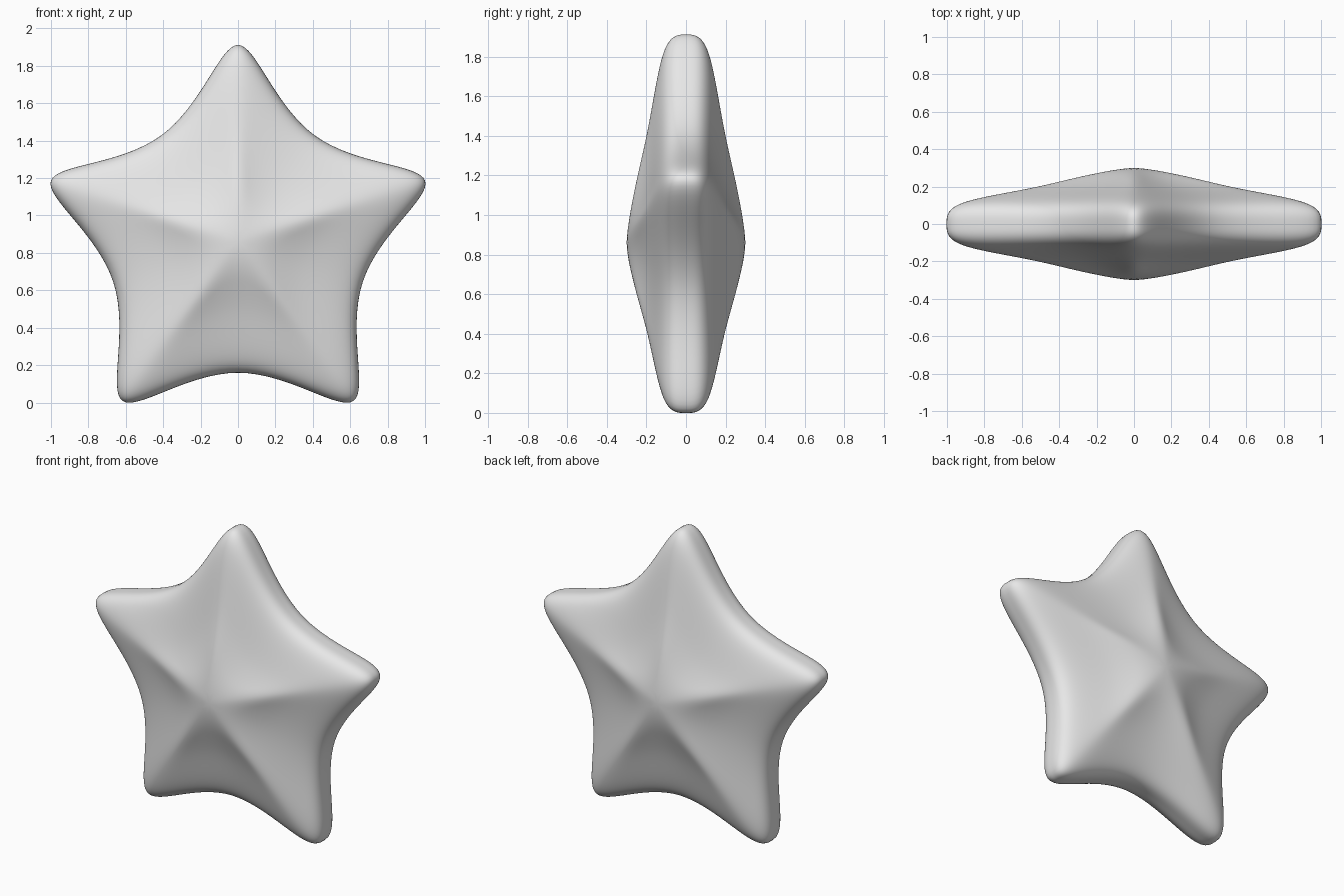
import bpy, bmesh, math

if "Cube" in bpy.data.objects:
    bpy.data.objects.remove(bpy.data.objects["Cube"])

# Control cage dimensions (the subdivision surface pulls these in)
CENTRE_Z = 0.86
TIP_R, NOTCH_R = 1.378, 0.494
POLE_Y = 0.35
# (scale of star outline, y) from front to back
RINGS = [(0.5, -0.19), (1, -0.12), (1, 0), (1, 0.12), (0.5, 0.19)]


def star_ring(bm, scale, y):
    verts = []
    for i in range(10):
        r = scale * (NOTCH_R if i % 2 else TIP_R)
        a = math.pi / 2 + i * math.pi / 5
        verts.append(bm.verts.new((r * math.cos(a), y, CENTRE_Z + r * math.sin(a))))
    return verts


# Star cage: stacked star outlines closed by a raised point on each side
bm = bmesh.new()
rings = [star_ring(bm, s, y) for s, y in RINGS]
front = bm.verts.new((0, -POLE_Y, CENTRE_Z))
back = bm.verts.new((0, POLE_Y, CENTRE_Z))
for i in range(10):
    j = (i + 1) % 10
    bm.faces.new((front, rings[0][i], rings[0][j]))
    bm.faces.new((back, rings[-1][j], rings[-1][i]))
    for p, q in zip(rings, rings[1:]):
        bm.faces.new((p[i], q[i], q[j], p[j]))
bmesh.ops.recalc_face_normals(bm, faces=bm.faces)
for f in bm.faces:
    f.smooth = True

mesh = bpy.data.meshes.new("star")
bm.to_mesh(mesh)
bm.free()
star = bpy.data.objects.new("star", mesh)
bpy.context.collection.objects.link(star)

# Soft rounded surface
sub = star.modifiers.new("round", 'SUBSURF')
sub.levels = sub.render_levels = 4

# Plain grey
grey = bpy.data.materials.new("light grey")
grey.diffuse_color = (0.8, 0.8, 0.8, 1)
grey.use_nodes = True
grey.node_tree.nodes["Principled BSDF"].inputs["Base Color"].default_value = grey.diffuse_color
mesh.materials.append(grey)
